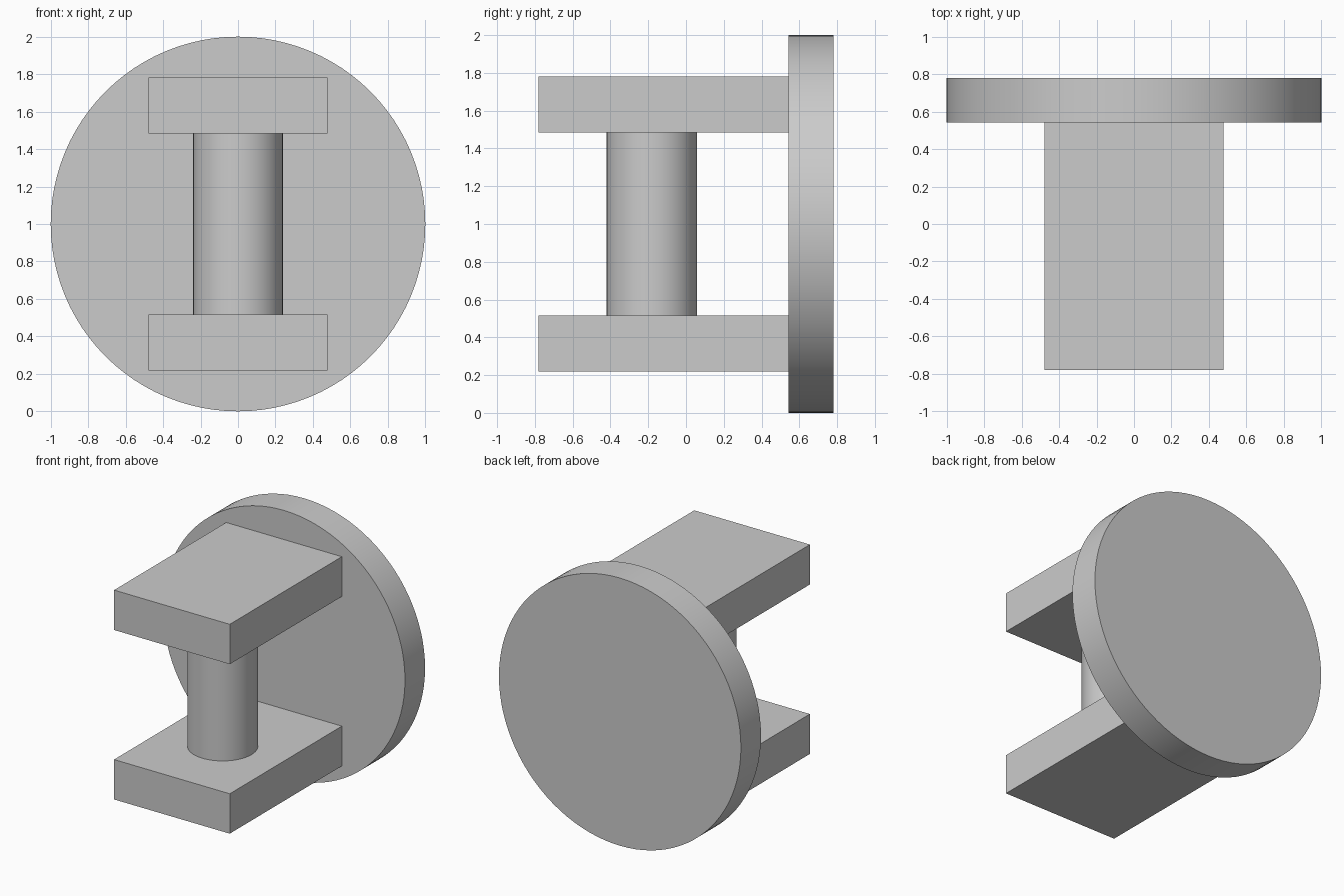
import bpy
import math

cube = bpy.data.objects.get("Cube")
if cube:
    bpy.data.objects.remove(cube, do_unlink=True)

GREY = (0.6, 0.6, 0.6, 1.0)
grey = bpy.data.materials.new("plain grey")
grey.use_nodes = True
grey.diffuse_color = GREY
grey.node_tree.nodes["Principled BSDF"].inputs["Base Color"].default_value = GREY

MID_Z = 1.0
FRONT_Y, DISC_FRONT, DISC_BACK = -0.78, 0.543, 0.78
ARM_WIDTH, ARM_THICK, ARM_OFFSET = 0.956, 0.298, 0.633


def finish(name, smooth=False):
    obj = bpy.context.object
    obj.name = name
    obj.data.materials.append(grey)
    bpy.ops.object.transform_apply(location=False, rotation=True, scale=True)
    if smooth:
        bpy.ops.object.shade_smooth_by_angle(angle=math.radians(30))
    return obj


def cylinder(name, radius, depth, location, rotation=(0, 0, 0)):
    bpy.ops.mesh.primitive_cylinder_add(
        vertices=96, radius=radius, depth=depth, location=location, rotation=rotation)
    return finish(name, smooth=True)


# Round mounting disc standing upright at the back
cylinder("back_disc", 1.0, DISC_BACK - DISC_FRONT,
         (0, (DISC_FRONT + DISC_BACK) / 2, MID_Z), (math.pi / 2, 0, 0))

# Two flat arms reaching forward from the disc
for name, side in (("upper_arm", 1), ("lower_arm", -1)):
    bpy.ops.mesh.primitive_cube_add(
        size=1, location=(0, (FRONT_Y + DISC_FRONT) / 2, MID_Z + side * ARM_OFFSET))
    bpy.context.object.scale = (ARM_WIDTH, DISC_FRONT - FRONT_Y, ARM_THICK)
    finish(name)

# Upright pin joining the arms
cylinder("pin", 0.239, 2 * ARM_OFFSET - ARM_THICK, (0, -0.181, MID_Z))
